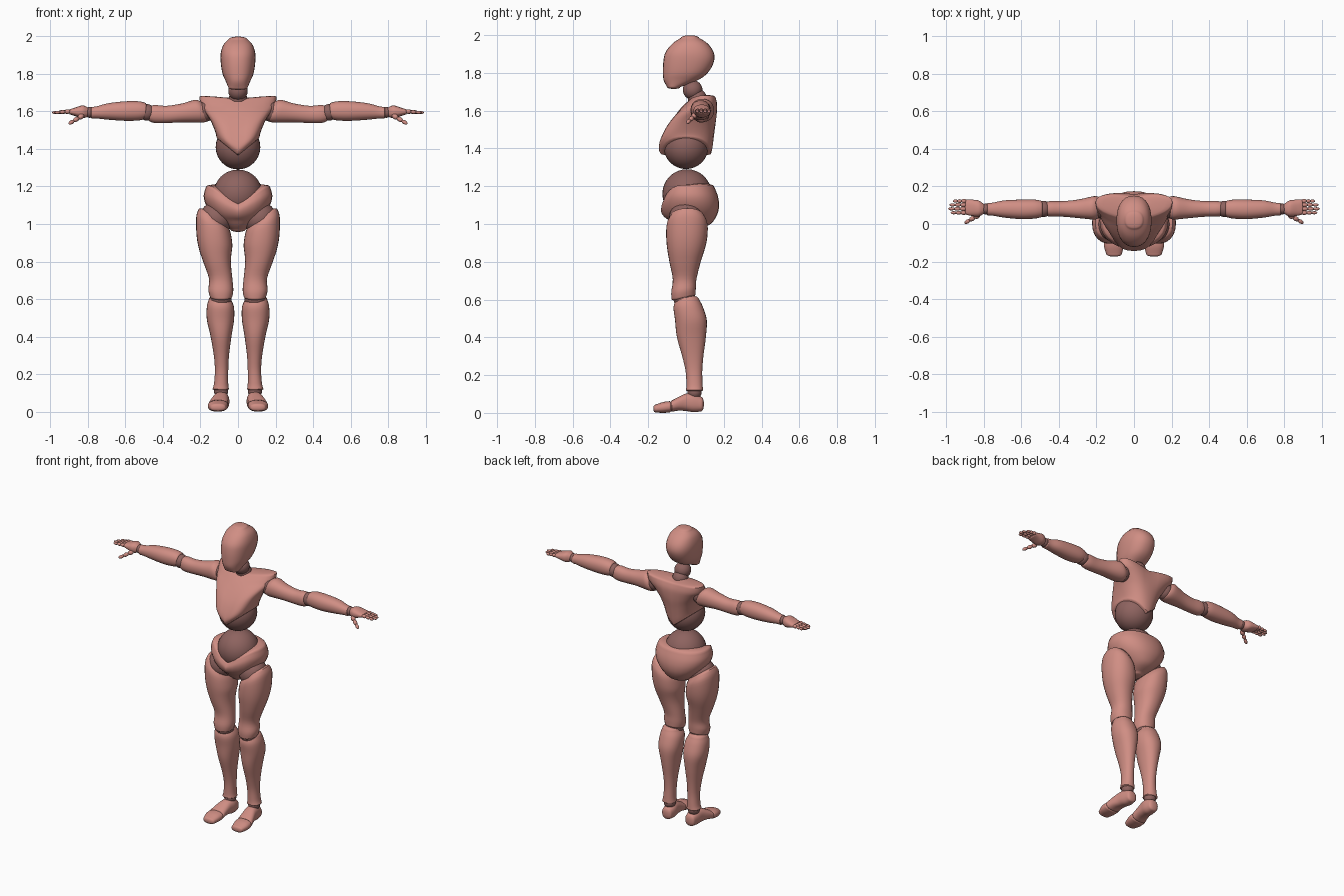
import bpy
import bmesh
import math
from mathutils import Vector

if "Cube" in bpy.data.objects:
    bpy.data.objects.remove(bpy.data.objects["Cube"], do_unlink=True)


def make_material(name, rgb):
    mat = bpy.data.materials.new(name)
    mat.use_nodes = True
    color = (*rgb, 1.0)
    mat.diffuse_color = color
    mat.node_tree.nodes["Principled BSDF"].inputs["Base Color"].default_value = color
    return mat


SHELL = make_material("salmon shell", (0.63, 0.27, 0.23))
JOINT = make_material("dark joint", (0.27, 0.125, 0.115))
SIDES = 28
AXES = {"x": (0, 1, 2), "y": (1, 0, 2), "z": (2, 0, 1)}


def finish(name, bm, mat):
    bmesh.ops.recalc_face_normals(bm, faces=bm.faces)
    mesh = bpy.data.meshes.new(name)
    bm.to_mesh(mesh)
    bm.free()
    obj = bpy.data.objects.new(name, mesh)
    bpy.context.collection.objects.link(obj)
    mesh.materials.append(mat)
    bpy.ops.object.select_all(action="DESELECT")
    obj.select_set(True)
    bpy.context.view_layer.objects.active = obj
    bpy.ops.object.shade_smooth_by_angle(angle=math.radians(50))
    return obj


def smooth_rings(rings, steps=4):
    """Catmull-Rom interpolation through the given cross-sections."""
    pts = [rings[0], *rings, rings[-1]]
    out = []
    for p0, p1, p2, p3 in zip(pts, pts[1:], pts[2:], pts[3:]):
        for i in range(steps):
            u = i / steps
            out.append([b + 0.5 * u * (c - a + u * (2 * a - 5 * b + 4 * c - d
                        + u * (3 * (b - c) + d - a)))
                        for a, b, c, d in zip(p0, p1, p2, p3)])
    return out + [list(rings[-1])]


def domed(ring, height):
    """Rounded end: shrinking copies of the end ring."""
    t, a0, a1, b0, b1 = ring
    ca, cb = (a0 + a1) / 2, (b0 + b1) / 2
    out = []
    for k in range(1, 5):
        ang = k * math.pi / 10
        f = math.cos(ang)
        out.append([t + height * math.sin(ang), ca + (a0 - ca) * f, ca + (a1 - ca) * f,
                    cb + (b0 - cb) * f, cb + (b1 - cb) * f])
    return out


def loft(name, axis, rings, ends=(0.02, 0.02), power=2.2, shape=None, side=1, mat=SHELL):
    """Skin over rings (position, low and high extent on the two other axes), in hundredths."""
    rings = smooth_rings([[v / 100 for v in r] for r in rings])
    d = 1 if rings[-1][0] > rings[0][0] else -1
    rings = domed(rings[0], -d * ends[0])[::-1] + rings + domed(rings[-1], d * ends[1])
    it, ia, ib = AXES[axis]
    bm = bmesh.new()
    loops = []
    for t, a0, a1, b0, b1 in rings:
        loop = []
        for k in range(SIDES):
            c, s = (f(2 * math.pi * k / SIDES) for f in (math.cos, math.sin))
            c, s = (math.copysign(abs(v) ** (2 / power), v) for v in (c, s))
            co = Vector()
            co[it] = t
            co[ia] = (a0 + a1) / 2 + (a1 - a0) / 2 * c
            co[ib] = (b0 + b1) / 2 + (b1 - b0) / 2 * s
            if shape:
                shape(co)
            co.x *= side
            loop.append(bm.verts.new(co))
        loops.append(loop)
    for low, high in zip(loops, loops[1:]):
        for k in range(SIDES):
            n = (k + 1) % SIDES
            bm.faces.new((low[k], low[n], high[n], high[k]))
    for loop in (loops[0], loops[-1]):
        center = bm.verts.new(sum((v.co for v in loop), Vector()) / SIDES)
        for k in range(SIDES):
            bm.faces.new((loop[k], loop[(k + 1) % SIDES], center))
    return finish(name, bm, mat)


def ball(name, loc, radius, mat=JOINT, stretch=1, direction=(0, 0, 1), segs=32):
    bm = bmesh.new()
    bmesh.ops.create_uvsphere(bm, u_segments=segs, v_segments=segs // 2, radius=radius)
    rot = Vector(direction).to_track_quat("Z", "Y")
    for v in bm.verts:
        v.co.z *= stretch
        v.co = rot @ v.co + Vector(loc)
    return finish(name, bm, mat)


def digit(name, start, end, radius, side):
    """Finger of three overlapping rounded segments."""
    a, b = (Vector((p[0] * side, p[1], p[2])) for p in (start, end))
    step = (b - a) / 3
    for i in range(3):
        r = radius * (1 - 0.14 * i)
        ball(f"{name}_{i + 1}", a + step * (i + 0.5), r, SHELL,
             step.length * 0.6 / r, step, 12)


def clamp(v):
    return max(0.0, min(1.0, v))


# Shape rules that slant or arch the open ends of parts
def chest_shape(co):
    across = abs(co.x)
    low, up = clamp((1.62 - co.z) / 0.22), clamp((co.z - 1.45) / 0.2)
    co.z += low * (0.8 * across - 0.03) + up * up * (0.12 * across - 0.005)
    co.y += up * 0.17 * across


def pelvis_shape(co):
    up = clamp((co.z - 1.02) / 0.18)
    front = clamp((0.06 - co.y) / 0.16)
    co.z -= up * front * max(0.0, 0.1 - 0.65 * abs(co.x))


def thigh_shape(co):
    co.z += 0.6 * (co.x - 0.13) * clamp((co.z - 0.85) / 0.18)
    co.z += 0.2 * (co.y + 0.01) * clamp((0.72 - co.z) / 0.1)


def shoulder_shape(co):
    co.x += 0.3 * (co.z - 1.6) * clamp((0.3 - co.x) / 0.1)


# Head and neck
loft("head", "z", [(172.5, -5, 5, -10, -3), (176, -6.5, 6.5, -11.8, 6),
                   (180, -8.2, 8.2, -12.2, 11.5), (186, -9.2, 9.2, -12, 14.8),
                   (191, -9.2, 9.2, -10.8, 14.6), (195.5, -7.8, 7.8, -7.2, 11.5),
                   (198.5, -5, 5, -2.8, 7)], (0.01, 0.014), 2.3)
ball("neck_ball", (0, 0.035, 1.71), 0.052)
ball("neck_base", (0, 0.06, 1.665), 0.05)

# Torso
loft("chest", "z", [(140, -11.5, 11.5, -13.2, 13.2), (143, -12, 12, -14.4, 14),
                    (150, -14.5, 14.5, -11.5, 15), (156, -17.5, 17.5, -7.5, 15.8),
                    (162, -20, 20, -2.5, 15.8), (166, -20.5, 20.5, 1.5, 14.5)],
     (0.008, 0.012), 2.4, chest_shape)
ball("belly_ball", (0, 0, 1.41), 0.119)
ball("waist_ball", (0, 0.005, 1.16), 0.13)
loft("pelvis", "z", [(97, -4, 4, -4, 6), (100, -8, 8, -7.5, 13),
                     (105, -13.5, 13.5, -11, 16.5), (110, -17, 17, -12.8, 17.5),
                     (115, -18.3, 18.3, -13.2, 16.8), (120, -17, 17, -12, 14.8)],
     (0.012, 0.02), 2.2, pelvis_shape)

for side, label in ((1, "left"), (-1, "right")):
    # Leg
    ball(f"{label}_hip_ball", (0.115 * side, 0, 1.03), 0.09)
    loft(f"{label}_thigh", "z",
         [(61.5, 3, 15, -7.6, 5), (65, 2.5, 15.8, -7.8, 5.2), (71, 3, 15.5, -7, 5.6),
          (80, 3.8, 18.6, -8.8, 7.8), (90, 3, 21.8, -10.3, 10.8),
          (99, 3.8, 22.3, -10.3, 11.5), (103, 5, 21, -8.5, 10)],
         (0.015, 0.025), 2.2, thigh_shape, side)
    ball(f"{label}_knee_ball", (0.092 * side, -0.008, 0.605), 0.058)
    loft(f"{label}_shin", "z",
         [(12, 4.8, 13.6, 0, 9), (15, 5.2, 12.8, 0.2, 8.8), (22, 5.2, 12.3, -0.2, 8.6),
          (30, 4.8, 12.9, -2, 9.2), (40, 3.5, 14.6, -4.8, 10.5),
          (49, 2.1, 16.6, -5.8, 11), (56, 2.2, 16.6, -6.6, 9), (60, 4, 15.5, -5.2, 7)],
         (0.008, 0.025), 2.2, None, side)
    ball(f"{label}_ankle_ball", (0.09 * side, 0.045, 0.11), 0.038)
    loft(f"{label}_foot", "y",
         [(8, 5.2, 12.2, 0.8, 8.5), (4, 4.6, 13, 0.4, 10.4), (0, 5, 13.6, 1, 10.2),
          (-4, 5.2, 14.8, 1.2, 8.4), (-7.5, 5.2, 15.8, 0.6, 6.6)],
         (0.015, 0.008), 2.4, None, side)
    loft(f"{label}_toes", "y",
         [(-8.5, 5.2, 16, 0.3, 6.2), (-12, 5.5, 16, 0, 5.8), (-16, 6.5, 14.8, 0.2, 4.4)],
         (0.01, 0.014), 2.4, None, side)

    # Arm
    ball(f"{label}_shoulder_ball", (0.175 * side, 0.085, 1.6), 0.055)
    loft(f"{label}_upper_arm", "x",
         [(18.5, 3.2, 14.4, 154.5, 165.5), (21.5, 2.4, 14.8, 154, 166.2),
          (30, 3.2, 13, 154.2, 164.2), (38, 3.9, 12.2, 153.8, 163),
          (44, 3.9, 12.2, 153.8, 163.4), (47, 4.4, 11.8, 154.6, 163)],
         (0.015, 0.008), 2.2, shoulder_shape, side)
    ball(f"{label}_elbow_ball", (0.485 * side, 0.08, 1.595), 0.044)
    loft(f"{label}_forearm", "x",
         [(49.5, 3.6, 12.4, 156, 164.6), (53, 2.9, 13, 155.2, 165.4),
          (60, 2.6, 13, 155, 165.4), (69, 3.4, 12.6, 155.6, 164.4),
          (75, 4.4, 11.4, 156.2, 162.8), (78, 4.6, 11.2, 156.2, 162.4)],
         (0.012, 0.006), 2.2, None, side)
    ball(f"{label}_wrist_ball", (0.79 * side, 0.08, 1.595), 0.029)

    # Hand
    loft(f"{label}_palm", "x",
         [(80.5, 5.2, 11, 157, 162.4), (83, 4, 12.6, 156.4, 163.2),
          (87, 4.4, 13, 157.6, 162), (89.5, 5, 13, 158.4, 161.2)],
         (0.01, 0.006), 2.4, None, side)
    for finger, y, length in (("index", 0.06, 0.08), ("middle", 0.081, 0.093),
                              ("ring", 0.102, 0.087), ("little", 0.122, 0.068)):
        digit(f"{label}_{finger}_finger", (0.895, y, 1.6), (0.895 + length, y, 1.594),
              0.012, side)
    digit(f"{label}_thumb", (0.825, 0.05, 1.58), (0.9, 0.006, 1.535), 0.015, side)
